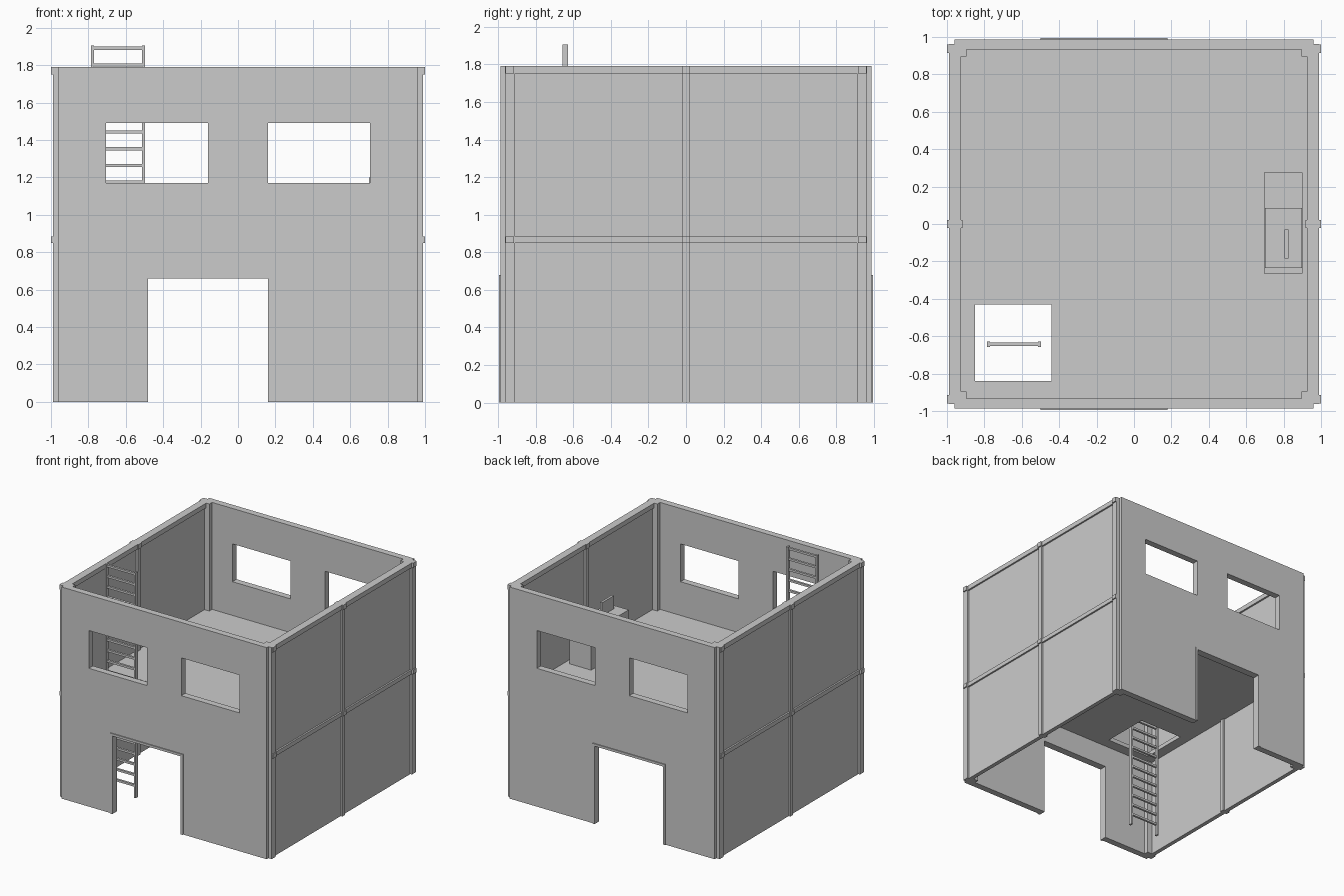
import bpy
import bmesh
from mathutils import Vector

cube = bpy.data.objects.get("Cube")
if cube:
    bpy.data.objects.remove(cube, do_unlink=True)

grey = bpy.data.materials.new("plain_grey")
grey.use_nodes = True
colour = (0.6, 0.6, 0.6, 1)
grey.diffuse_color = colour
grey.node_tree.nodes["Principled BSDF"].inputs["Base Color"].default_value = colour


def finish(name, bm):
    bmesh.ops.recalc_face_normals(bm, faces=bm.faces)
    mesh = bpy.data.meshes.new(name)
    bm.to_mesh(mesh)
    bm.free()
    mesh.materials.append(grey)
    obj = bpy.data.objects.new(name, mesh)
    bpy.context.collection.objects.link(obj)
    return obj


def add_box(bm, x, y, z):
    """Add a box given its (low, high) range on each axis."""
    lo, hi = Vector((x[0], y[0], z[0])), Vector((x[1], y[1], z[1]))
    verts = bmesh.ops.create_cube(bm, size=1)["verts"]
    for v in verts:
        v.co = (lo + hi) / 2 + v.co * (hi - lo)


def boxes(name, *ranges):
    bm = bmesh.new()
    for r in ranges:
        add_box(bm, *r)
    return finish(name, bm)


def span(sign, a, b):
    """Range between two distances on the chosen side of the centre."""
    return tuple(sorted((sign * a, sign * b)))


def slab(name, outline, holes, place, depth):
    """Flat slab with rectangular holes, drawn in u, v and extruded by depth."""
    us = sorted({u for r in [outline] + holes for u in r[0]})
    vs = sorted({v for r in [outline] + holes for v in r[1]})
    bm = bmesh.new()
    grid = {(u, v): bm.verts.new(place(u, v)) for u in us for v in vs}
    for u0, u1 in zip(us, us[1:]):
        for v0, v1 in zip(vs, vs[1:]):
            cu, cv = (u0 + u1) / 2, (v0 + v1) / 2
            if not any(h[0][0] < cu < h[0][1] and h[1][0] < cv < h[1][1] for h in holes):
                bm.faces.new([grid[p] for p in ((u0, v0), (u1, v0), (u1, v1), (u0, v1))])
    bmesh.ops.delete(bm, geom=[v for v in bm.verts if not v.link_faces], context="VERTS")
    new = bmesh.ops.extrude_face_region(bm, geom=bm.faces[:])["geom"]
    bmesh.ops.translate(bm, vec=depth, verts=[e for e in new if isinstance(e, bmesh.types.BMVert)])
    bmesh.ops.recalc_face_normals(bm, faces=bm.faces)
    bmesh.ops.dissolve_limit(bm, angle_limit=0.01, verts=bm.verts, edges=bm.edges)
    return finish(name, bm)


TOP = 1.79
FLOOR = 0.885
DOOR = (-0.48, 0.16)
LINTEL = 0.66
BEAMS = ((0.85, FLOOR), (1.75, TOP))

# Front and back walls with a doorway, two windows and a thin door frame
openings = [(DOOR, (0, LINTEL)), ((-0.705, -0.16), (1.17, 1.49)), ((0.16, 0.705), (1.17, 1.49))]
for s, side in ((-1, "front"), (1, "back")):
    slab(side + "_wall", ((-0.96, 0.96), (0, TOP)), openings,
         lambda u, v: (u, s * 0.987, v), Vector((0, -s * 0.055, 0)))
    y = span(s, 0.985, 0.995)
    boxes(side + "_door_frame",
          ((DOOR[0] - 0.02, DOOR[0]), y, (0, LINTEL + 0.02)),
          ((DOOR[1], DOOR[1] + 0.02), y, (0, LINTEL + 0.02)),
          (DOOR, y, (LINTEL, LINTEL + 0.02)))

# Side walls: thin panel held in posts and beams
for s, side in ((-1, "right"), (1, "left")):
    boxes(side + "_panel", (span(s, 0.94, 0.975), (-0.93, 0.93), (0, TOP)))
    for z, level in zip(BEAMS, ("middle", "top")):
        boxes(f"{side}_{level}_beam", (span(s, 0.925, 0.989), (-0.92, 0.92), z))
    boxes(side + "_centre_post", (span(s, 0.925, 0.99), (-0.018, 0.018), (0, TOP)))
    for t, end in ((-1, "front"), (1, "back")):
        boxes(f"{side}_{end}_corner_post",
              (span(s, 0.92, 0.99), span(t, 0.91, 0.963), (0, TOP)),
              (span(s, 0.895, 0.96), span(t, 0.895, 0.94), (0, TOP)))
    # Small joint blocks where posts meet beams
    for z, level in zip(BEAMS, ("middle", "top")):
        boxes(f"{side}_{level}_joints",
              *[(span(s, 0.918, 1.0), (c - 0.022, c + 0.022), z) for c in (-0.937, 0, 0.937)])

# Upper floor with a square hatch
slab("upper_floor", ((-0.94, 0.94), (-0.935, 0.935)), [((-0.85, -0.44), (-0.84, -0.43))],
     lambda u, v: (u, v, FLOOR), Vector((0, 0, -0.035)))

# Ladder through the hatch
LADDER_Y = (-0.657, -0.627)
boxes("ladder_rails", *[((x, x + 0.016), LADDER_Y, (0, 1.905)) for x in (-0.787, -0.514)])
rungs = [1.89 - 0.0895 * i for i in range(21)]
boxes("ladder_rungs", *[((-0.775, -0.51), (-0.651, -0.633), (z - 0.009, z + 0.009)) for z in rungs])

# Console against the side wall
boxes("console_base", ((0.695, 0.9), (-0.265, 0.275), (FLOOR, 1.1)))
boxes("console_top", ((0.7, 0.898), (-0.235, 0.085), (1.1, 1.2)))
boxes("console_screen", ((0.805, 0.825), (-0.185, -0.03), (1.2, 1.31)))
